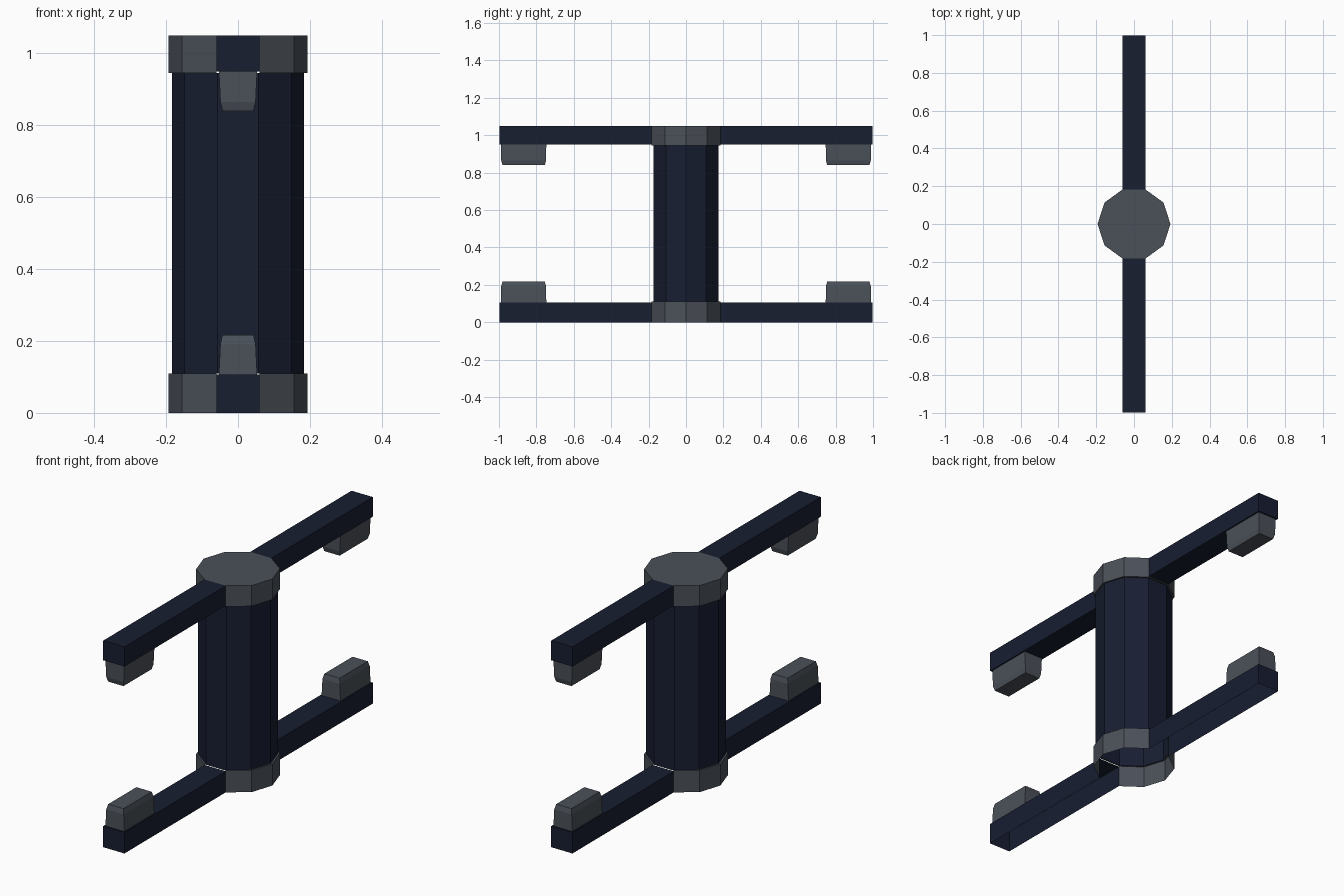
import bpy, bmesh, math

if "Cube" in bpy.data.objects:
    bpy.data.objects.remove(bpy.data.objects["Cube"])


def material(name, rgb):
    m = bpy.data.materials.new(name)
    m.diffuse_color = (*rgb, 1)
    m.use_nodes = True
    m.node_tree.nodes["Principled BSDF"].inputs["Base Color"].default_value = m.diffuse_color
    return m


NAVY = material("navy", (0.009, 0.013, 0.031))
GREY = material("dark_grey", (0.07, 0.082, 0.1))


def loft(name, rings, mat, cap=True, skip=()):
    """Skin successive point rings; skip holds (band, side) openings."""
    bm = bmesh.new()
    vs = [[bm.verts.new(p) for p in ring] for ring in rings]
    n = len(rings[0])
    for b in range(len(vs) - 1):
        for k in range(n):
            if (b, k) not in skip:
                j = (k + 1) % n
                bm.faces.new((vs[b][k], vs[b][j], vs[b + 1][j], vs[b + 1][k]))
    if cap:
        bm.faces.new(vs[-1])
    bmesh.ops.recalc_face_normals(bm, faces=bm.faces)
    mesh = bpy.data.meshes.new(name)
    bm.to_mesh(mesh)
    bm.free()
    mesh.materials.append(mat)
    ob = bpy.data.objects.new(name, mesh)
    bpy.context.collection.objects.link(ob)
    return ob


def decagon(r, z):
    return [(r * math.cos(k * math.pi / 5), r * math.sin(k * math.pi / 5), z)
            for k in range(10)]


def rect(hx, hy, cy, z):
    return [(-hx, cy - hy, z), (hx, cy - hy, z), (hx, cy + hy, z), (-hx, cy + hy, z)]


R, RC = 0.193, 0.184
HX = R * math.sin(math.pi / 10)      # arm half width = half a decagon side
Y0 = R * math.cos(math.pi / 10)      # arm root on the hub face

# Column, open tube between the hubs
loft("column", [decagon(RC, 0.11), decagon(RC, 0.945)], NAVY, cap=False)

# Hubs: the two sides facing the arms are open, the lower hub has no floor
openings = {(1, 2), (1, 7)}
loft("upper_hub", [decagon(RC, 0.945), decagon(R, 0.945), decagon(R, 1.05)],
     GREY, skip=openings)
loft("lower_hub", [decagon(RC, 0.11), decagon(R, 0.11), decagon(R, 0.0)],
     GREY, cap=False, skip=openings)

for s, side in ((-1, "front"), (1, "back")):
    for level, z0, z1, root, d in (("upper", 0.95, 1.05, 0.95, -1),
                                   ("lower", 0.0, 0.107, 0.107, 1)):
        # Arm, with the underside left open on the lower pair
        section = [(-HX, z0), (HX, z0), (HX, z1), (-HX, z1)]
        loft(f"{level}_{side}_arm",
             [[(x, s * y, z) for x, z in section] for y in (Y0, 0.997)],
             NAVY, skip={(0, 0)} if level == "lower" else ())
        # Tapered pad with chamfered tip
        loft(f"{level}_{side}_pad",
             [rect(hx, hy, s * 0.868, root + d * h) for hx, hy, h in
              ((0.053, 0.121, 0.0), (0.049, 0.12, 0.085), (0.043, 0.113, 0.11))],
             GREY)
